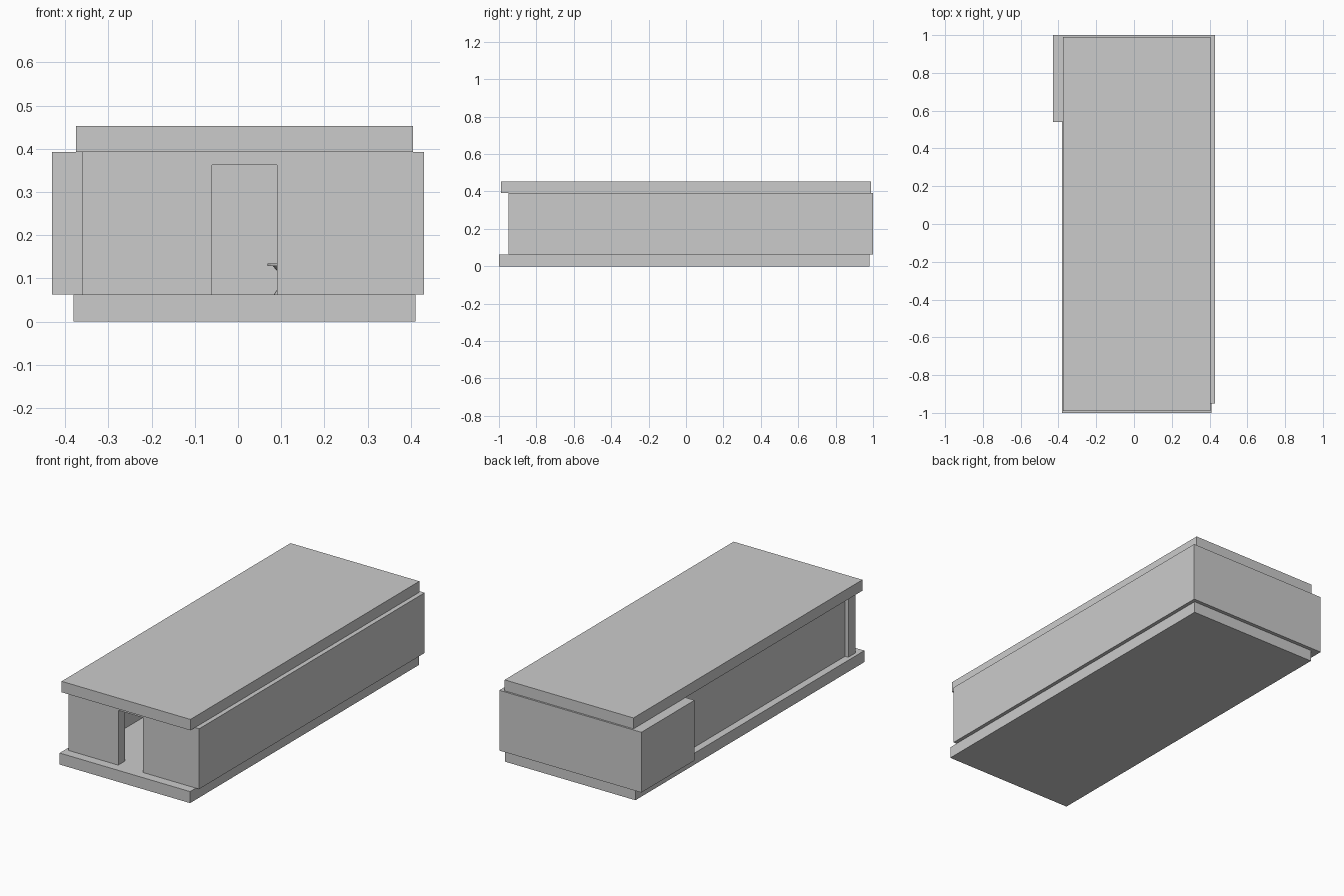
import bpy, bmesh, math

if "Cube" in bpy.data.objects:
    bpy.data.objects.remove(bpy.data.objects["Cube"])


def make_object(name, bm):
    bmesh.ops.recalc_face_normals(bm, faces=bm.faces[:])
    mesh = bpy.data.meshes.new(name)
    bm.to_mesh(mesh)
    bm.free()
    ob = bpy.data.objects.new(name, mesh)
    bpy.context.collection.objects.link(ob)
    return ob


def extrude_plan(name, outline, z0, z1):
    bm = bmesh.new()
    face = bm.faces.new([bm.verts.new((x, y, z0)) for x, y in outline])
    geom = bmesh.ops.extrude_face_region(bm, geom=[face], use_keep_orig=True)["geom"]
    top = [g for g in geom if isinstance(g, bmesh.types.BMVert)]
    bmesh.ops.translate(bm, verts=top, vec=(0, 0, z1 - z0))
    return make_object(name, bm)


def box(name, x0, x1, y0, y1, z0, z1):
    return extrude_plan(name, [(x0, y0), (x1, y0), (x1, y1), (x0, y1)], z0, z1)


def lathe(name, profile, centre, sides=24):
    bm = bmesh.new()
    verts = [bm.verts.new((centre[0] + r, centre[1], z)) for r, z in profile]
    edges = [bm.edges.new(pair) for pair in zip(verts, verts[1:])]
    bmesh.ops.spin(bm, geom=verts + edges, cent=(*centre, 0), axis=(0, 0, 1),
                   angle=math.tau, steps=sides, use_merge=True)
    bmesh.ops.remove_doubles(bm, verts=bm.verts[:], dist=1e-5)
    return make_object(name, bm)


FLOOR, CEILING, DOOR_TOP = 0.063, 0.393, 0.363

# Slabs
box("floor_slab", -0.38, 0.41, -1.0, 0.98, 0, FLOOR)
box("roof_slab", -0.375, 0.405, -0.99, 0.99, CEILING, 0.453)

# Continuous wall running from one door jamb round to the other
outer = [(0.09, -0.95), (0.43, -0.95), (0.43, 1.0), (-0.43, 1.0), (-0.43, 0.54),
         (-0.34, 0.54), (-0.34, -0.89), (-0.36, -0.89), (-0.36, -0.95), (-0.06, -0.95)]
inner = [(-0.06, -0.89), (-0.28, -0.89), (-0.28, 0.60), (-0.37, 0.60), (-0.37, 0.94),
         (0.37, 0.94), (0.37, -0.89), (0.09, -0.89)]
extrude_plan("walls", outer + inner, FLOOR, CEILING)

# Wall strip over the doorway
box("door_lintel", -0.06, 0.09, -0.95, -0.89, DOOR_TOP, CEILING)

# Small waisted table just visible through the doorway
lathe("side_table", [(0, FLOOR), (0.047, FLOOR), (0.037, 0.078), (0.032, 0.095),
                     (0.037, 0.115), (0.05, 0.129), (0.062, 0.129), (0.062, 0.135),
                     (0, 0.135)], (0.13, -0.2))
